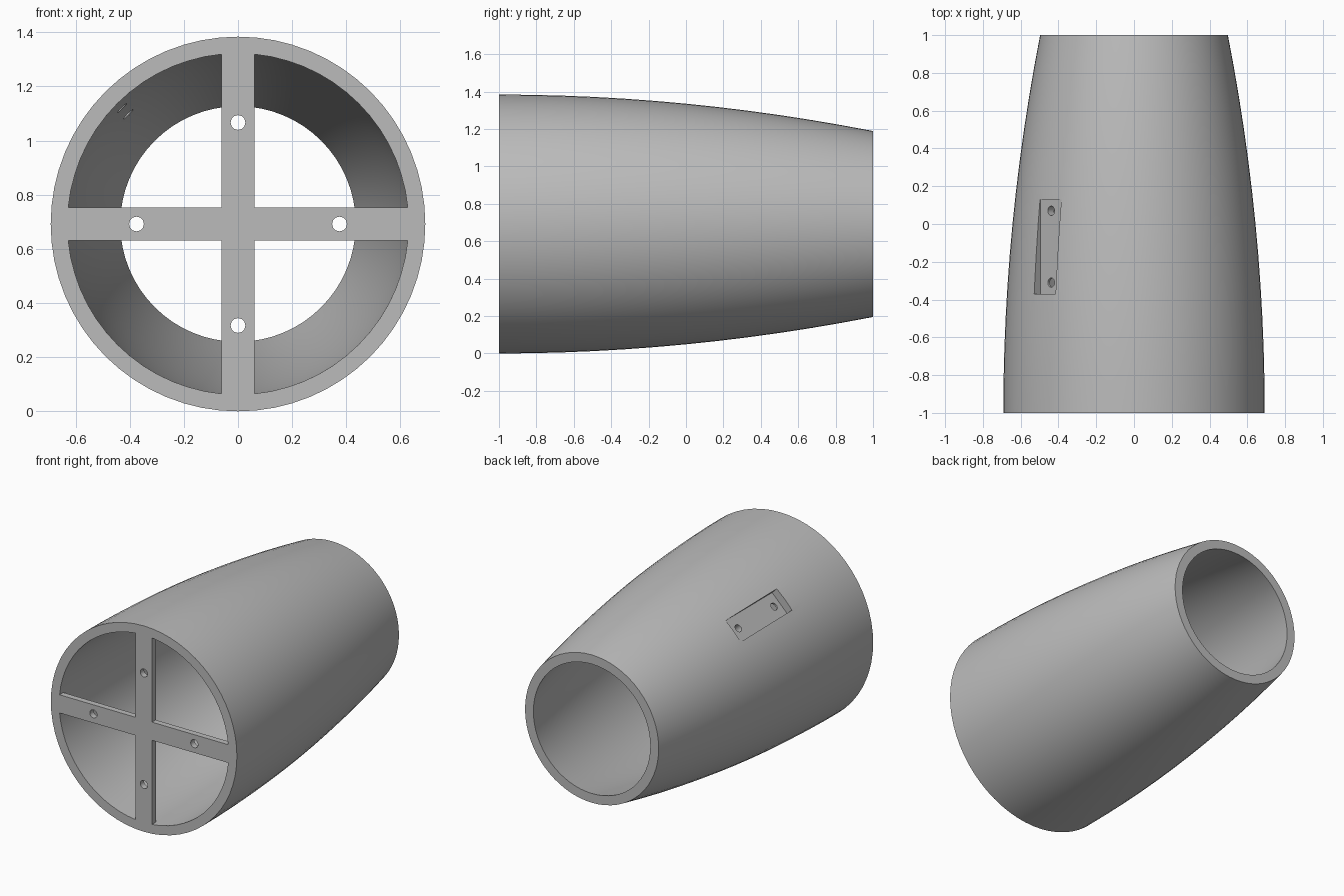
import bpy, bmesh, math
from mathutils import Matrix, Vector

if "Cube" in bpy.data.objects:
    bpy.data.objects.remove(bpy.data.objects["Cube"], do_unlink=True)

R = 0.692          # front outer radius, also the axis height
WALL = 0.062
SEGMENTS = 64
STEPS = 12
AXIS = Vector((0, 0, R))

grey = bpy.data.materials.new("plain grey")
grey.use_nodes = True
grey.diffuse_color = (0.5, 0.5, 0.5, 1)
grey.node_tree.nodes["Principled BSDF"].inputs["Base Color"].default_value = (0.5, 0.5, 0.5, 1)


def make(name, bm):
    bmesh.ops.recalc_face_normals(bm, faces=bm.faces[:])
    mesh = bpy.data.meshes.new(name)
    bm.to_mesh(mesh)
    bm.free()
    mesh.materials.append(grey)
    obj = bpy.data.objects.new(name, mesh)
    bpy.context.collection.objects.link(obj)
    return obj


def box(name, size, matrix):
    bm = bmesh.new()
    bmesh.ops.create_cube(bm, size=1, matrix=matrix @ Matrix.Diagonal((*size, 1)))
    return make(name, bm)


def rod(name, radius, depth, matrix):
    bm = bmesh.new()
    bmesh.ops.create_cone(bm, cap_ends=True, segments=24, radius1=radius,
                          radius2=radius, depth=depth, matrix=matrix)
    return make(name, bm)


def combine(target, tool, operation):
    mod = target.modifiers.new(tool.name, 'BOOLEAN')
    mod.operation, mod.solver, mod.object = operation, 'EXACT', tool
    bpy.context.view_layer.objects.active = target
    bpy.ops.object.modifier_apply(modifier=mod.name)
    bpy.data.objects.remove(tool, do_unlink=True)


# Tapered tube: a parabolic wall profile revolved around the y axis
ts = [i / STEPS for i in range(STEPS + 1)]
outer = [(R - 0.195 * t * t, 2 * t - 1) for t in ts]
profile = outer + [(r - WALL, y) for r, y in reversed(outer)]
bm = bmesh.new()
rings = []
for i in range(SEGMENTS):
    a = math.tau * i / SEGMENTS
    rings.append([bm.verts.new((r * math.cos(a), y, R + r * math.sin(a))) for r, y in profile])
for i, ring in enumerate(rings):
    after = rings[(i + 1) % SEGMENTS]
    for j in range(len(profile)):
        k = (j + 1) % len(profile)
        bm.faces.new((ring[j], ring[k], after[k], after[j]))
shell = make("tapered_shell", bm)

# Cross brace, flush with the front rim
BAR_DEPTH = 0.04
bar_place = Matrix.Translation(AXIS + Vector((0, BAR_DEPTH / 2 - 1, 0)))
cross = box("cross_brace", (1.32, BAR_DEPTH, 0.122), bar_place)
combine(cross, box("upright_bar", (0.122, BAR_DEPTH, 1.32), bar_place), 'UNION')
combine(shell, cross, 'UNION')

# Screw hole in each arm of the brace
for i in range(4):
    a = i * math.pi / 2
    place = Matrix.Translation((0.375 * math.cos(a), -1, R + 0.375 * math.sin(a)))
    combine(shell, rod("brace_hole", 0.027, 0.3, place @ Matrix.Rotation(math.pi / 2, 4, 'X')),
            'DIFFERENCE')

# Flat-bottomed pocket on the upper right, with two screw holes through the wall
tilt = Matrix.Translation(AXIS) @ Matrix.Rotation(-math.pi / 4, 4, 'Y')
combine(shell, box("pocket", (0.16, 0.5, 0.2), tilt @ Matrix.Translation((0, -0.12, 0.72))),
        'DIFFERENCE')
for y in (-0.31, 0.07):
    combine(shell, rod("pocket_hole", 0.025, 0.3, tilt @ Matrix.Translation((0, y, 0.62))),
            'DIFFERENCE')

# Smooth shading with crisp rims
bpy.ops.object.select_all(action='DESELECT')
shell.select_set(True)
bpy.context.view_layer.objects.active = shell
bpy.ops.object.shade_smooth_by_angle(angle=math.radians(30))
